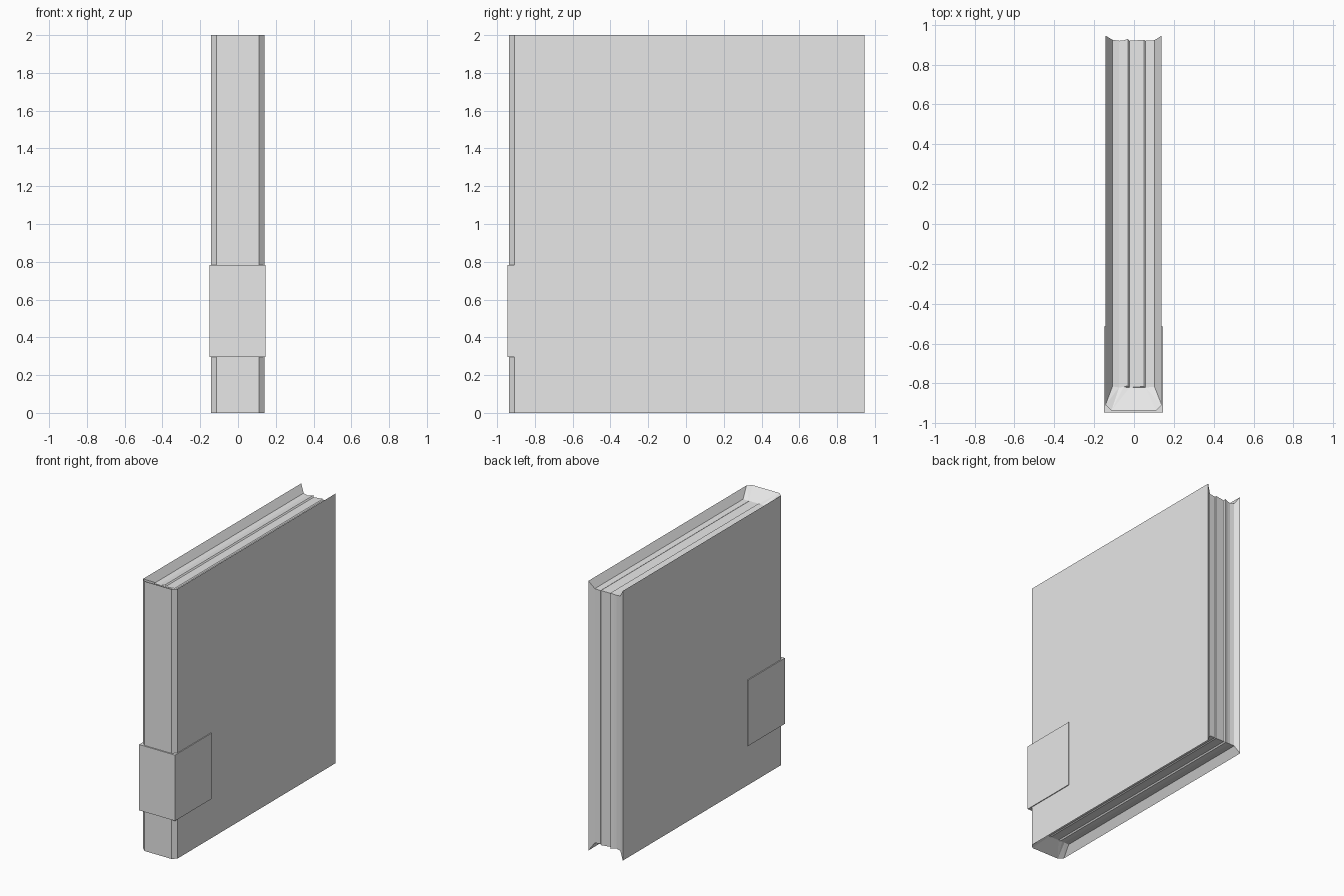
import bpy
import bmesh

if "Cube" in bpy.data.objects:
    bpy.data.objects.remove(bpy.data.objects["Cube"], do_unlink=True)

# One plain grey for the whole book
grey = bpy.data.materials.new("light_grey")
grey.use_nodes = True
colour = (0.8, 0.8, 0.8, 1)
grey.diffuse_color = colour
grey.node_tree.nodes["Principled BSDF"].inputs["Base Color"].default_value = colour

HEIGHT = 2.0
BACK = 0.945
DROP = 0.055      # depth of the page edges below the cover rim


def finish(bm, name):
    mesh = bpy.data.meshes.new(name)
    bm.to_mesh(mesh)
    bm.free()
    mesh.materials.append(grey)
    obj = bpy.data.objects.new(name, mesh)
    bpy.context.collection.objects.link(obj)
    return obj


def extrude_outline(bm, outline, z0, z1, closed):
    """Walls above a counter-clockwise outline, capped when closed."""
    low = [bm.verts.new((x, y, z0)) for x, y in outline]
    high = [bm.verts.new((x, y, z1)) for x, y in outline]
    n = len(outline)
    for i in range(n if closed else n - 1):
        j = (i + 1) % n
        bm.faces.new((low[i], low[j], high[j], high[i]))
    if closed:
        caps = [bm.faces.new(high), bm.faces.new(low[::-1])]
        bmesh.ops.triangulate(bm, faces=caps)


# Cover: two boards and a spine with chamfered corners
cover_outline = [(-0.143, BACK), (-0.143, -0.908), (-0.113, -0.936),
                 (0.11, -0.936), (0.139, -0.908), (0.139, BACK)]
bm = bmesh.new()
extrude_outline(bm, cover_outline, 0, HEIGHT, False)
finish(bm, "cover")

# Pages: wavy columns that run along the top, fore-edge and bottom
ripples = [(-0.108, 0.0), (-0.075, 0.005), (-0.053, 0.003), (-0.03, -0.004),
           (-0.022, 0.005), (0.05, 0.0), (0.058, 0.005), (0.103, 0.002)]


def column(bm, x, spine, back, inset):
    path = [(spine, HEIGHT - inset), (back, HEIGHT - inset),
            (back, inset), (spine, inset)]
    return [bm.verts.new((x, y, z)) for y, z in path]


bm = bmesh.new()
left_x, right_x = cover_outline[0][0], cover_outline[-1][0]
columns = [column(bm, left_x, -0.908, BACK, 0)]
columns += [column(bm, x, -0.815 - r, 0.924 - r, DROP + r) for x, r in ripples]
columns.append(column(bm, right_x, -0.908, BACK, 0))
for a, b in zip(columns, columns[1:]):
    for k in range(3):
        bm.faces.new((a[k], b[k], b[k + 1], a[k + 1]))

# Sloping head and tail linings between the spine and the pages
for k, z in ((0, HEIGHT), (3, 0)):
    rim = [columns[0][k]]
    rim += [bm.verts.new((x, y, z)) for x, y in cover_outline[2:4]]
    rim += [c[k] for c in columns[:0:-1]]
    lining = bm.faces.new(rim if k == 0 else rim[::-1])
    bmesh.ops.triangulate(bm, faces=[lining])
finish(bm, "pages")

# Band: a square strip wrapped around the spine
end = -0.515
inner = [(right_x, end)] + cover_outline[4:0:-1] + [(left_x, end)]
outer = [(-0.15, end), (-0.15, -0.945), (0.145, -0.945), (0.145, end)]
bm = bmesh.new()
extrude_outline(bm, outer + inner, 0.295, 0.783, True)
finish(bm, "spine_band")
